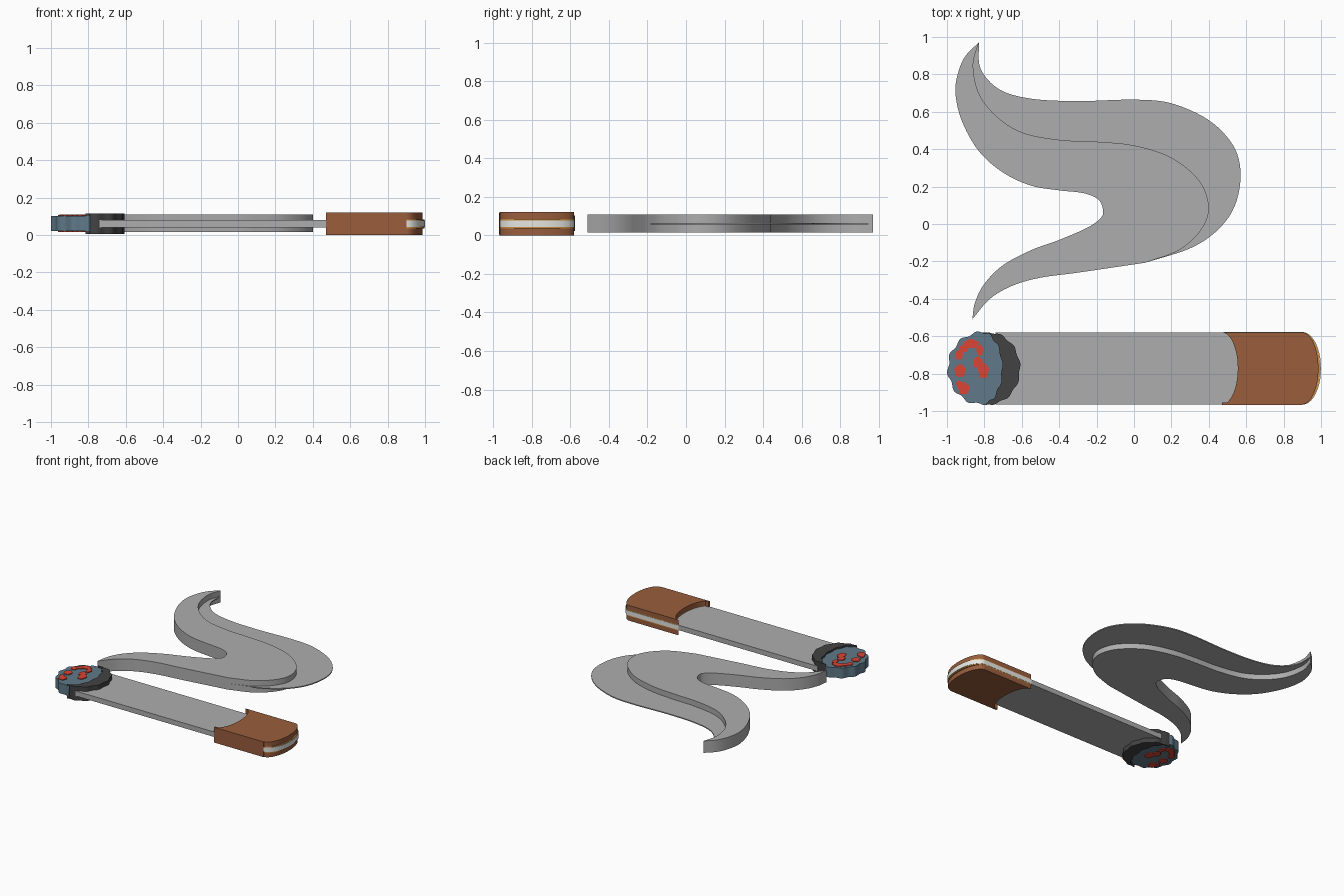
import bpy, bmesh, math
from mathutils import Vector

default = bpy.data.objects.get("Cube")
if default:
    bpy.data.objects.remove(default, do_unlink=True)


def material(name, red, green, blue):
    mat = bpy.data.materials.new(name)
    mat.use_nodes = True
    mat.diffuse_color = (red, green, blue, 1)
    shader = next(n for n in mat.node_tree.nodes if n.type == "BSDF_PRINCIPLED")
    shader.inputs["Base Color"].default_value = (red, green, blue, 1)
    return mat


grey = material("paper grey", .42, .42, .42)
brown = material("filter brown", .32, .11, .046)
orange = material("liner orange", .6, .26, .05)
white = material("core white", .85, .86, .82)
slate = material("ash slate", .115, .195, .25)
char = material("char black", .055, .055, .055)
ember = material("ember red", .7, .06, .035)


def spline(points, steps=6):
    """Smooth open path through the points, without its last point."""
    pts = [Vector(p) for p in points]
    pts = [pts[0] * 2 - pts[1]] + pts + [pts[-1] * 2 - pts[-2]]
    path = []
    for a, b, c, d in zip(pts, pts[1:], pts[2:], pts[3:]):
        for i in range(steps):
            t = i / steps
            path.append(b + (c - a) * t / 2
                        + (a * 2 - b * 5 + c * 4 - d) * t * t / 2
                        + (b * 3 - a - c * 3 + d) * t ** 3 / 2)
    return path


def slab(name, outline, bottom, top, mat):
    """Extrude a flat outline from the bottom height to the top height."""
    bm = bmesh.new()
    face = bm.faces.new([bm.verts.new((p[0], p[1], bottom)) for p in outline])
    result = bmesh.ops.extrude_face_region(bm, geom=[face])
    for item in result["geom"]:
        if isinstance(item, bmesh.types.BMVert):
            item.co.z = top
    bmesh.ops.recalc_face_normals(bm, faces=bm.faces)
    mesh = bpy.data.meshes.new(name)
    bm.to_mesh(mesh)
    bm.free()
    mesh.materials.append(mat)
    obj = bpy.data.objects.new(name, mesh)
    bpy.context.collection.objects.link(obj)
    bpy.ops.object.select_all(action="DESELECT")
    obj.select_set(True)
    bpy.context.view_layer.objects.active = obj
    bpy.ops.object.shade_smooth_by_angle(angle=math.radians(35))
    return obj


def arc(x, y, rx, ry, start, end, steps, wave=0, bumps=9):
    """Elliptical arc in degrees, optionally with a wavy edge."""
    path = []
    for i in range(steps + 1):
        angle = math.radians(start + (end - start) * i / steps)
        grow = 1 + wave * math.sin(angle * bumps)
        path.append((x + rx * grow * math.cos(angle), y + ry * grow * math.sin(angle)))
    return path


# Curl of smoke: a thin sheet with a raised inner ribbon on both faces
outer_edge = [(-.83, .97), (-.82, .83), (-.72, .72), (-.55, .67), (-.3, .657),
              (0, .665), (.2, .645), (.4, .555), (.53, .42), (.57, .27),
              (.54, .1), (.45, -.03), (.3, -.13), (.06, -.207)]
crest = [(-.83, .97), (-.86, .85), (-.83, .7), (-.74, .58), (-.6, .49),
         (-.4, .45), (-.2, .44), (0, .42), (.2, .355), (.35, .23),
         (.4, .09), (.36, -.03), (.24, -.14), (.06, -.207)]
lower_edge = [(.06, -.207), (-.3, -.26), (-.5, -.287), (-.65, -.33),
              (-.77, -.4), (-.865, -.51)]
left_edge = [(-.865, -.51), (-.85, -.42), (-.8, -.32), (-.7, -.22), (-.55, -.14),
             (-.4, -.085), (-.25, -.02), (-.18, .03), (-.165, .07), (-.19, .13),
             (-.27, .165), (-.4, .18), (-.55, .205), (-.7, .275), (-.83, .39),
             (-.92, .55), (-.955, .7), (-.94, .81), (-.9, .9), (-.83, .97)]
shared = spline(lower_edge) + spline(left_edge)
slab("smoke_sheet", spline(outer_edge) + shared, .057, .065, grey)
slab("smoke_ribbon", spline(crest) + shared, .015, .109, grey)

# Paper body
mid_y, half = -.772, .192
front, back = mid_y - half, mid_y + half
slab("paper_body", [(-.74, front), (.6, front), (.6, back), (-.74, back)],
     .041, .08, grey)


# Filter: two covers, a front wall, and the layers showing between them
def filter_outline(tip, notch=.085, side=half):
    rounded = arc(.9, mid_y, tip - .9, side, -90, 90, 32)
    hollow = arc(.47, mid_y, notch, side, 90, -90, 32)
    return rounded + hollow


for label, low, high in (("bottom", 0, .036), ("top", .084, .12)):
    slab("filter_cover_" + label, filter_outline(.986), low, high, brown)
slab("filter_front_wall", [(.47, front - .005), (.9, front - .005),
                           (.9, front + .01), (.47, front + .01)], 0, .12, brown)
slab("filter_liner", filter_outline(.996), .036, .084, orange)
slab("filter_core", filter_outline(1, side=half + .002), .043, .078, white)

# Burnt tip: wavy ash, with a raised char crescent against the paper
ash_x = -.815
wave = .035
right_side = arc(ash_x, mid_y, .11, half, -90, 90, 48, wave, 12)
left_side = arc(ash_x, mid_y, .18, half, 90, 270, 64, wave, 12)
slab("ash", right_side + left_side[1:-1], .022, .102, slate)
char_edge = arc(-.775, mid_y, .165, half, -90, 90, 48, .025, 12)
slab("char_ring", char_edge + right_side[::-1], .005, .115, char)

# Glowing patches on both faces of the ash
patches = [(-.87, -.64, .04, .024), (-.91, -.665, .025, .02),
           (-.825, -.675, .018, .03), (-.935, -.7, .022, .025),
           (-.835, -.74, .026, .03), (-.805, -.785, .028, .04),
           (-.93, -.785, .03, .034), (-.91, -.88, .03, .032),
           (-.935, -.855, .016, .018)]
for number, (x, y, rx, ry) in enumerate(patches):
    shape = arc(x, y, rx, ry, 0, 360, 30, .08, 5)[:-1]
    for label, height in (("bottom", .016), ("top", .101)):
        slab(f"ember_{label}_{number}", shape, height, height + .007, ember)
